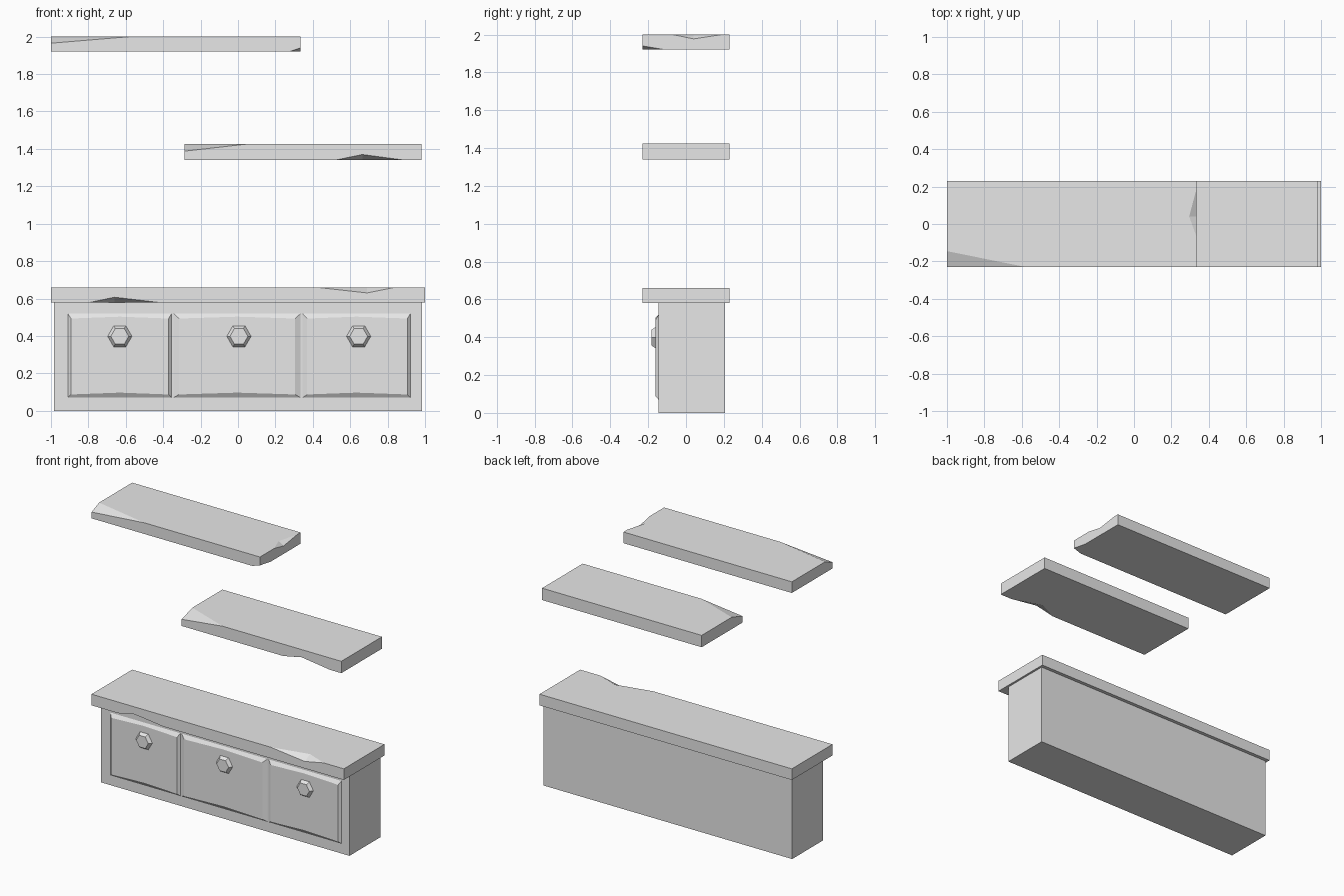
import bpy, bmesh
from math import radians
from mathutils import Vector, Matrix

default = bpy.data.objects.get("Cube")
if default:
    bpy.data.objects.remove(default, do_unlink=True)

grey = bpy.data.materials.new("plain grey")
grey.use_nodes = True
grey.diffuse_color = (0.8, 0.8, 0.8, 1)
grey.node_tree.nodes["Principled BSDF"].inputs["Base Color"].default_value = (0.8, 0.8, 0.8, 1)


def finish(bm, name):
    bmesh.ops.recalc_face_normals(bm, faces=bm.faces)
    mesh = bpy.data.meshes.new(name)
    bm.to_mesh(mesh)
    bm.free()
    mesh.materials.append(grey)
    ob = bpy.data.objects.new(name, mesh)
    bpy.context.collection.objects.link(ob)
    return ob


def box(lo, hi):
    bm = bmesh.new()
    lo, hi = Vector(lo), Vector(hi)
    bmesh.ops.create_cube(bm, size=1, matrix=Matrix.Translation((lo + hi) / 2)
                          @ Matrix.Diagonal((*(hi - lo), 1)))
    return bm


def chip_corner(bm, *points):
    """Slice off one corner along the plane through three points."""
    a, b, c = (Vector(p) for p in points)
    normal = (b - a).cross(c - a)
    centre = sum((v.co for v in bm.verts), Vector()) / len(bm.verts)
    if normal.dot(centre - a) > 0:
        normal.negate()
    cut = bmesh.ops.bisect_plane(bm, geom=bm.verts[:] + bm.edges[:] + bm.faces[:],
                                 plane_co=a, plane_no=normal, clear_outer=True)
    edges = [e for e in cut["geom_cut"] if isinstance(e, bmesh.types.BMEdge)]
    bmesh.ops.contextual_create(bm, geom=edges)


def chip_edge(ob, a, b, c, d):
    """Notch an edge: a and b on the edge, c and d the deepest point on each face."""
    a, b, c, d = (Vector(p) for p in (a, b, c, d))
    mid = (c + d) / 2
    bm = bmesh.new()
    for p in (a + (a - mid) * 0.5, b + (b - mid) * 0.5, c + (c - d), d + (d - c)):
        bm.verts.new(p)
    bmesh.ops.convex_hull(bm, input=bm.verts)
    cutter = finish(bm, "notch_cutter")
    cutter.hide_render = True
    mod = ob.modifiers.new("notch", "BOOLEAN")
    mod.operation = "DIFFERENCE"
    mod.solver = "EXACT"
    mod.object = cutter
    bpy.context.view_layer.objects.active = ob
    bpy.ops.object.modifier_apply(modifier=mod.name)
    bpy.data.objects.remove(cutter, do_unlink=True)


F, B = -0.23, 0.23          # front and back of all boards
BODY, PANEL = -0.145, -0.16  # cabinet front and raised panel front

# Cabinet body
finish(box((-0.985, BODY, 0), (0.985, 0.205, 0.58)), "cabinet_body")

# Counter with two worn notches on the front edge
counter = finish(box((-1, F, 0.58), (1, B, 0.66)), "counter_top")
chip_edge(counter, (0.42, F, 0.66), (0.84, F, 0.66), (0.69, F, 0.63), (0.69, F + 0.06, 0.66))
chip_edge(counter, (-0.79, F, 0.58), (-0.43, F, 0.58), (-0.66, F, 0.607), (-0.66, F + 0.07, 0.58))

# Lower shelf
bm = box((-0.285, F, 1.34), (0.98, B, 1.425))
chip_corner(bm, (-0.285, F, 1.388), (0.04, F, 1.425), (-0.285, -0.11, 1.425))
lower = finish(bm, "lower_shelf")
chip_edge(lower, (0.52, F, 1.34), (0.89, F, 1.34), (0.665, F, 1.37), (0.665, F + 0.07, 1.34))

# Upper shelf
bm = box((-1, F, 1.92), (0.335, B, 2))
chip_corner(bm, (-1, F, 1.965), (-0.58, F, 2), (-1, -0.145, 2))
chip_corner(bm, (0.275, F, 1.92), (0.335, -0.11, 1.92), (0.335, F, 1.94))
upper = finish(bm, "upper_shelf")
chip_edge(upper, (0.335, -0.07, 2), (0.335, 0.19, 2), (0.335, 0.04, 1.977), (0.295, 0.04, 2))


def panel(name, x0, x1, left, right):
    """Raised drawer front with uneven sloped borders."""
    bm = bmesh.new()
    mid = (x0 + x1) / 2
    outer = [(x0, 0.07), (mid, 0.07), (x1, 0.07), (x1, 0.52), (mid, 0.52), (x0, 0.52)]
    i0, i1 = x0 + left, x1 - right
    inner = [(i0, 0.087), (mid, 0.097), (i1, 0.087), (i1, 0.493), (mid, 0.503), (i0, 0.493)]
    vo = [bm.verts.new((x, BODY, z)) for x, z in outer]
    vi = [bm.verts.new((x, PANEL, z)) for x, z in inner]
    bm.faces.new(vi)
    bm.faces.new(vo[::-1])
    for k in range(6):
        n = (k + 1) % 6
        bm.faces.new((vo[k], vo[n], vi[n], vi[k]))
    finish(bm, name)


panel("drawer_right", -0.91, -0.355, 0.017, 0.016)
panel("drawer_middle", -0.345, 0.335, 0.03, 0.03)
panel("drawer_left", 0.345, 0.922, 0.025, 0.016)

# Six-sided tapered knobs
for name, x in (("knob_right", -0.632), ("knob_middle", 0.005), ("knob_left", 0.645)):
    bm = bmesh.new()
    bmesh.ops.create_cone(bm, cap_ends=True, segments=6, radius1=0.065, radius2=0.048, depth=0.022,
                          matrix=Matrix.Translation((x, PANEL - 0.011, 0.398))
                          @ Matrix.Rotation(radians(90), 4, "X") @ Matrix.Rotation(radians(30), 4, "Z"))
    finish(bm, name)
